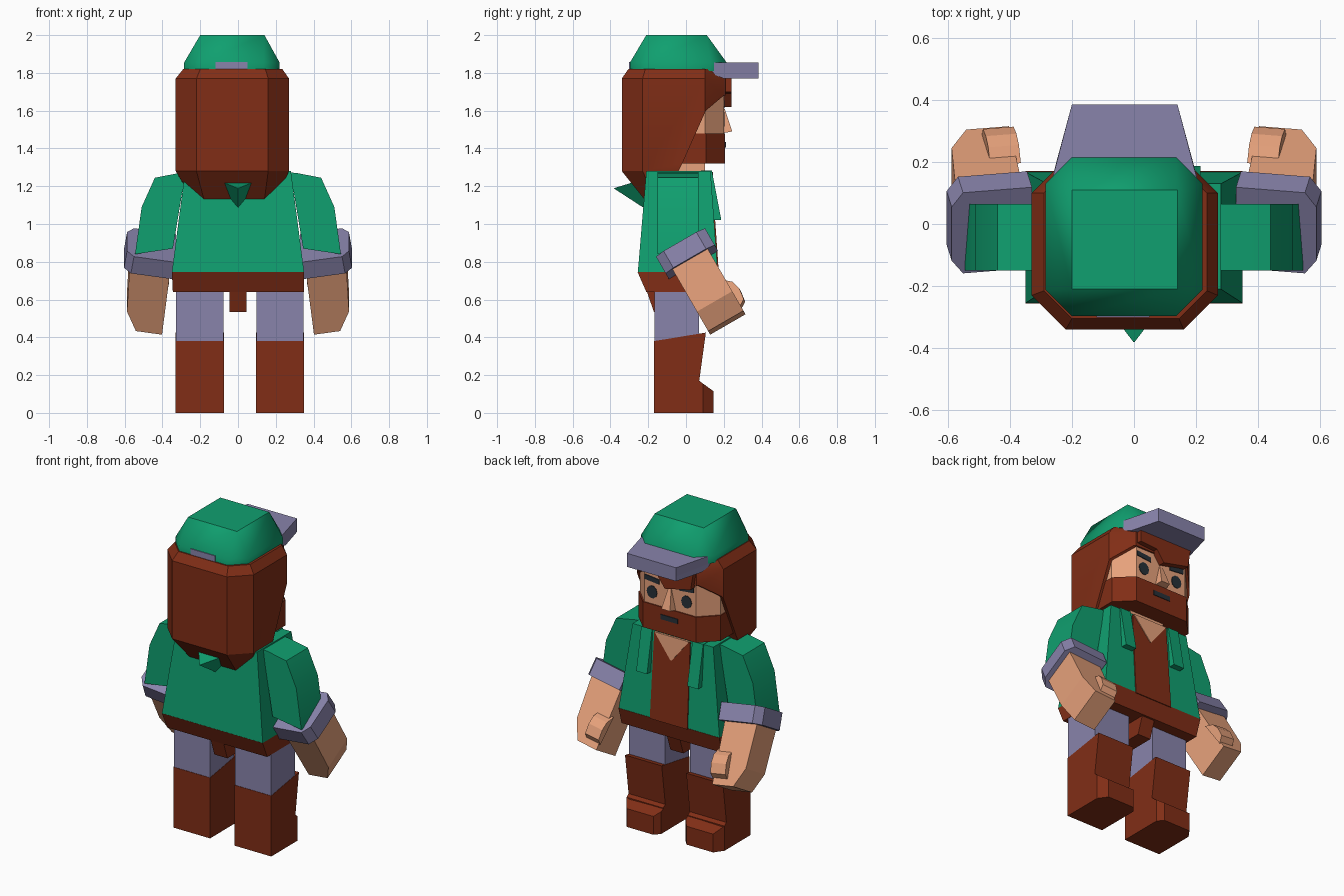
import bpy, bmesh
from math import radians, cos, sin, pi
from mathutils import Matrix, Vector

if "Cube" in bpy.data.objects:
    bpy.data.objects.remove(bpy.data.objects["Cube"])


def material(name, rgb):
    m = bpy.data.materials.new(name)
    m.diffuse_color = (*rgb, 1)
    m.use_nodes = True
    m.node_tree.nodes["Principled BSDF"].inputs["Base Color"].default_value = m.diffuse_color
    return m


GREEN = material("green", (0.005, 0.35, 0.16))
BROWN = material("brown", (0.22, 0.027, 0.008))
LILAC = material("lilac", (0.25, 0.23, 0.41))
SKIN = material("skin", (0.80, 0.36, 0.20))
DARK = material("dark", (0.02, 0.03, 0.04))


def loft(name, rings, mat, mtx=Matrix(), smooth=0):
    """Skin a stack of equal-length rings and cap both ends."""
    bm = bmesh.new()
    loops = [[bm.verts.new(mtx @ Vector(p)) for p in r] for r in rings]
    n = len(rings[0])
    for a, b in zip(loops, loops[1:]):
        for i in range(n):
            j = (i + 1) % n
            bm.faces.new((a[i], a[j], b[j], b[i]))
    bm.faces.new(loops[0][::-1])
    bm.faces.new(loops[-1])
    bmesh.ops.remove_doubles(bm, verts=bm.verts, dist=1e-4)
    bmesh.ops.recalc_face_normals(bm, faces=bm.faces)
    me = bpy.data.meshes.new(name)
    bm.to_mesh(me)
    bm.free()
    me.materials.append(mat)
    ob = bpy.data.objects.new(name, me)
    bpy.context.collection.objects.link(ob)
    if smooth:
        activate(ob)
        bpy.ops.object.shade_smooth_by_angle(angle=radians(smooth))
    return ob


def activate(ob):
    bpy.ops.object.select_all(action='DESELECT')
    ob.select_set(True)
    bpy.context.view_layer.objects.active = ob


def prism(name, pts, axis, a, b, mat, mtx=Matrix(), smooth=0):
    """Extrude a 2D outline along axis 0/1/2 from a to b."""
    def put(p, v):
        q = list(p)
        q.insert(axis, v)
        return q
    return loft(name, [[put(p, a) for p in pts], [put(p, b) for p in pts]], mat, mtx, smooth)


def rect(x0, x1, y0, y1, z):
    return [(x0, y0, z), (x1, y0, z), (x1, y1, z), (x0, y1, z)]


def octagon(x0, x1, y0, y1, c, z):
    return [(x0 + c, y0, z), (x1 - c, y0, z), (x1, y0 + c, z), (x1, y1 - c, z),
            (x1 - c, y1, z), (x0 + c, y1, z), (x0, y1 - c, z), (x0, y0 + c, z)]


# hair with the face opening cut away
hair = loft("hair", [octagon(-.24, .20, -.22, .12, .06, 1.13),
                     octagon(-.33, .27, -.34, .21, .11, 1.28),
                     octagon(-.33, .27, -.34, .21, .11, 1.77),
                     octagon(-.29, .235, -.305, .19, .09, 1.82)], BROWN)
cutter = prism("face_cutter", [(-.12, 1.0), (-.08, 1.2), (-.02, 1.32), (.105, 1.60),
                               (.20, 1.68), (.4, 1.68), (.4, 1.0)], 0, -.6, .6, BROWN)
cutter.hide_render = True
mod = hair.modifiers.new("face_opening", 'BOOLEAN')
mod.operation, mod.object, mod.solver = 'DIFFERENCE', cutter, 'EXACT'
activate(hair)
bpy.ops.object.modifier_apply(modifier=mod.name)
bpy.data.objects.remove(cutter)
bpy.ops.object.shade_smooth_by_angle(angle=radians(30))

# head, beard and neck
loft("head", [octagon(-.31, .25, -.2, .20, .10, z) for z in (1.34, 1.75)], SKIN)
loft("beard", [octagon(-.315, .255, -.2, .207, .10, z) for z in (1.32, 1.48)], BROWN)
loft("neck", [rect(-.13, .11, -.12, .10, z) for z in (1.2, 1.33)], SKIN)
prism("fringe", [(.15, 1.78), (.15, 1.70), (.03, 1.69), (-.02, 1.62), (-.20, 1.66),
                 (-.22, 1.78)], 1, .17, .24, BROWN)

# face details
loft("nose", [[(-.07, .19, 1.48), (.01, .19, 1.48), (.0, .245, 1.49), (-.06, .245, 1.49)],
              [(-.04, .19, 1.61), (-.02, .19, 1.61), (-.02, .205, 1.61), (-.04, .205, 1.61)]], SKIN)
for s, side in ((1, "right"), (-1, "left")):
    cx = -.025 + .12 * s
    prism(side + "_eye", [(cx + .036 * cos(i * pi / 5), 1.555 + .04 * sin(i * pi / 5))
                          for i in range(10)], 1, .19, .204, DARK)
    prism(side + "_eyebrow", [(cx - .05 * s, 1.615), (cx + .05 * s, 1.625),
                              (cx + .05 * s, 1.655), (cx - .05 * s, 1.645)], 1, .19, .205, DARK)
prism("mouth", [(-.09, 1.405), (.03, 1.405), (.03, 1.435), (-.09, 1.435)], 1, .19, .211, DARK)

# cap: octagonal base rising to a square top
top = [(-.2, -.21, 2), (.14, -.21, 2), (.14, -.21, 2), (.14, .11, 2),
       (.14, .11, 2), (-.2, .11, 2), (-.2, .11, 2), (-.2, -.21, 2)]
loft("cap_crown", [octagon(-.285, .22, -.297, .215, .085, z) for z in (1.81, 1.855)] + [top],
     GREEN, smooth=50)
loft("cap_brim", [[(-.25, .20, 1.77), (-.2, .385, 1.77), (.14, .385, 1.77), (.19, .20, 1.77)],
                  [(-.275, .10, 1.81), (-.2, .385, 1.8), (.14, .385, 1.8), (.215, .10, 1.81)],
                  [(-.275, .10, 1.855), (-.2, .385, 1.855), (.14, .385, 1.855),
                   (.215, .10, 1.855)]], LILAC)
prism("cap_strap", [(-.12, 1.82), (.05, 1.82), (.05, 1.857), (-.12, 1.857)], 1, -.301, -.25, LILAC)

# jacket, shirt front and hood
loft("jacket", [rect(-.35, .35, -.255, .168, .745), rect(-.28, .28, -.21, .13, 1.28)], GREEN)
loft("shirt_front", [rect(-.13, .13, .05, .174, .74), rect(-.125, .125, .05, .137, 1.27)], BROWN)
loft("neck_opening", [[(-.005, .08, 1.13), (.005, .08, 1.13), (.005, .15, 1.13), (-.005, .15, 1.13)],
                      rect(-.12, .12, .08, .142, 1.275)], SKIN)
loft("hood", [[(-.14, -.20, 1.245), (.14, -.20, 1.245), (0, -.20, 1.07)],
              [(-.002, -.38, 1.19), (.002, -.38, 1.19), (0, -.38, 1.187)]], GREEN)

# belt and crotch
loft("waistband", [rect(-.345, .35, -.21, .14, .64), rect(-.35, .35, -.256, .17, .745)], BROWN)
loft("crotch", [rect(-.045, .045, -.17, .09, .535), rect(-.045, .045, -.21, .13, .65)], BROWN)

for s, side in ((1, "right"), (-1, "left")):
    flip = Matrix.Diagonal((s, 1, 1, 1))

    # hanging lapel strap
    loft(side + "_lapel", [rect(.14, .215, .13, .187, 1.02), rect(.14, .215, .08, .137, 1.283)],
         GREEN, flip)

    # sleeve
    prism(side + "_sleeve", [(.25, 1.275), (.31, 1.27), (.44, 1.245), (.51, 1.09), (.545, .84),
                             (.345, .87), (.29, 1.2)], 1, -.15, .065, GREEN, flip, 32)

    # forearm group, swung forward and outward
    arm = flip @ Matrix.Translation((.465, .004, .845)) \
        @ Matrix.Rotation(radians(30), 4, 'X') @ Matrix.Rotation(radians(-9), 4, 'Y')
    prism(side + "_cuff", [(-.13, -.15), (.095, -.15), (.132, -.10), (.132, .10), (.095, .15),
                           (-.13, .15)], 2, -.052, .052, LILAC, arm)
    prism(side + "_hand", [(-.11, .02), (.11, .02), (.075, -.31), (.01, -.42), (-.13, -.42)],
          1, -.108, .108, SKIN, arm)
    prism(side + "_thumb", [(.09, -.21), (.135, -.25), (.148, -.30), (.14, -.36), (.10, -.385)],
          0, -.135, -.035, SKIN, arm)

    # trouser leg and boot
    leg = Matrix.Translation((.01, 0, 0)) @ flip
    prism(side + "_trouser_leg", [(-.168, .37), (-.168, .66), (-.12, .72), (.07, .72), (.07, .40)],
          0, .087, .338, LILAC, leg)
    prism(side + "_boot", [(-.17, 0), (.09, 0), (.09, .155), (.07, .17), (.105, .425),
                           (-.17, .38)], 0, .085, .34, BROWN, leg)
    loft(side + "_toe", [[(.085, .05, 0), (.34, .05, 0), (.34, .09, 0), (.30, .145, 0),
                          (.115, .145, 0), (.085, .11, 0)],
                         [(.085, .05, .17), (.34, .05, .17), (.34, .09, .155), (.30, .145, .115),
                          (.115, .145, .115), (.085, .11, .14)]], BROWN, leg)
